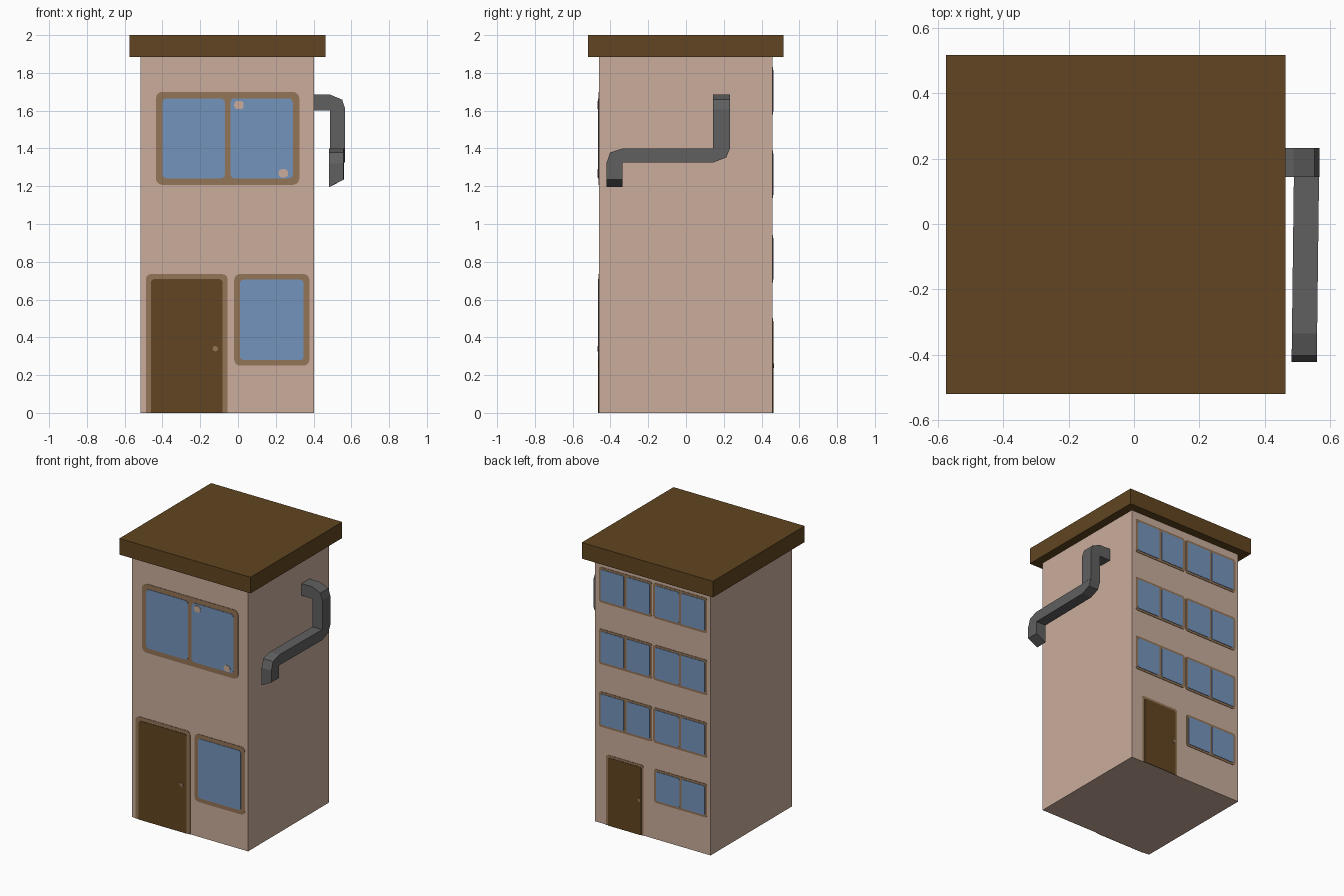
import bpy, bmesh, math

if "Cube" in bpy.data.objects:
    bpy.data.objects.remove(bpy.data.objects["Cube"])


def material(name, rgb):
    m = bpy.data.materials.new(name)
    lin = [((c / 255 + 0.055) / 1.055) ** 2.4 for c in rgb]
    m.diffuse_color = (*lin, 1)
    m.use_nodes = True
    m.node_tree.nodes["Principled BSDF"].inputs["Base Color"].default_value = m.diffuse_color
    return m


WALL = material("pink_plaster", (202, 173, 156))
BROWN = material("dark_brown", (97, 69, 33))
FRAME = material("tan_frame", (148, 117, 87))
GLASS = material("blue_glass", (116, 148, 188))
GREY = material("grey_metal", (96, 96, 96))


def prism(name, pts, axis, a, b, mat):
    """Extrude a profile along x (points are y,z) or y (points are x,z)."""
    bm = bmesh.new()
    place = (lambda p, d: (d, p[0], p[1])) if axis == "x" else (lambda p, d: (p[0], d, p[1]))
    lo = [bm.verts.new(place(p, a)) for p in pts]
    hi = [bm.verts.new(place(p, b)) for p in pts]
    bm.faces.new(lo)
    bm.faces.new(hi)
    for i in range(len(pts)):
        j = (i + 1) % len(pts)
        bm.faces.new((lo[i], lo[j], hi[j], hi[i]))
    bmesh.ops.recalc_face_normals(bm, faces=bm.faces)
    me = bpy.data.meshes.new(name)
    bm.to_mesh(me)
    bm.free()
    me.materials.append(mat)
    ob = bpy.data.objects.new(name, me)
    bpy.context.collection.objects.link(ob)
    return ob


def rect(x0, x1, z0, z1):
    return [(x0, z0), (x1, z0), (x1, z1), (x0, z1)]


def rounded(x0, x1, z0, z1, r, square_base=False):
    pts = [(x0, z0), (x1, z0)] if square_base else []
    corners = [(x0 + r, z0 + r, 180), (x1 - r, z0 + r, 270),
               (x1 - r, z1 - r, 0), (x0 + r, z1 - r, 90)]
    for cx, cz, start in corners[2 if square_base else 0:]:
        for k in range(4):
            t = math.radians(start + 30 * k)
            pts.append((cx + r * math.cos(t), cz + r * math.sin(t)))
    return pts


FRONT, BACK = -0.46, 0.457


def plate(name, pts, wall, layer, mat):
    """Thin painted detail; higher layers sit in front of lower ones."""
    out = -1 if wall == FRONT else 1
    prism(name, pts, "y", wall, wall + out * 0.003 * layer, mat)


def window(name, x0, x1, z0, z1, wall, border, bar, panes):
    plate(name + "_frame", rounded(x0, x1, z0, z1, border), wall, 1, FRAME)
    w = (x1 - x0 - 2 * border - bar * (panes - 1)) / panes
    for i in range(panes):
        px = x0 + border + i * (w + bar)
        plate(f"{name}_pane_{i + 1}", rounded(px, px + w, z0 + border, z1 - border, border * 0.6),
              wall, 2, GLASS)


def door(name, x0, x1, top, wall, border, knob):
    plate(name + "_frame", rounded(x0, x1, 0, top, border, True), wall, 1, FRAME)
    plate(name, rounded(x0 + border, x1 - border, 0, top - border, border * 0.6, True), wall, 2, BROWN)
    kx, kz, r = knob
    plate(name + "_knob", rounded(kx - r, kx + r, kz - r, kz + r, r * 0.9), wall, 3, FRAME)


# Building and flat roof slab
prism("building_body", rect(-0.515, 0.402, 0, 1.885), "y", FRONT, BACK, WALL)
prism("roof_slab", rect(-0.575, 0.463, 1.885, 2.0), "y", -0.52, 0.517, BROWN)

# Front side
window("front_upper_window", -0.435, 0.325, 1.207, 1.70, FRONT, 0.035, 0.03, 2)
window("front_lower_window", -0.02, 0.378, 0.25, 0.735, FRONT, 0.03, 0, 1)
door("front_door", -0.488, -0.055, 0.735, FRONT, 0.027, (-0.12, 0.34, 0.014))
for n, (gx, gz) in enumerate([(0.005, 1.63), (0.24, 1.268)]):
    plate(f"pane_glint_{n + 1}", rounded(gx - 0.025, gx + 0.025, gz - 0.022, gz + 0.022, 0.018),
          FRONT, 3, WALL)

# Back side: three rows of paired windows, then a door and a window
for n, z in enumerate([0.69, 1.138, 1.58]):
    window(f"back_window_{n + 1}_left", -0.488, -0.062, z, z + 0.252, BACK, 0.016, 0.016, 2)
    window(f"back_window_{n + 1}_right", -0.052, 0.368, z, z + 0.252, BACK, 0.016, 0.022, 2)
window("back_lower_window", -0.488, -0.07, 0.262, 0.502, BACK, 0.016, 0.016, 2)
door("back_door", 0.015, 0.312, 0.502, BACK, 0.017, (0.045, 0.25, 0.012))

# Duct: outlet from the wall turning downwards
prism("duct_outlet", [(0.40, 1.60), (0.488, 1.60), (0.488, 1.40), (0.567, 1.40), (0.567, 1.61),
                      (0.552, 1.658), (0.488, 1.685), (0.40, 1.685)], "y", 0.143, 0.233, GREY)
# Duct: run along the wall ending in a slanted mouth
run = prism("duct_run", [(0.143, 1.40), (0.233, 1.40), (0.213, 1.352), (0.143, 1.325),
                         (-0.335, 1.325), (-0.335, 1.235), (-0.422, 1.235), (-0.422, 1.32),
                         (-0.402, 1.378), (-0.335, 1.40)], "x", 0.49, 0.567, GREY)
for v in run.data.vertices:
    if v.co.z < 1.24 and v.co.x < 0.5:
        v.co.z = 1.195
    v.co.x -= 0.008 * (0.233 - v.co.y) / 0.65
